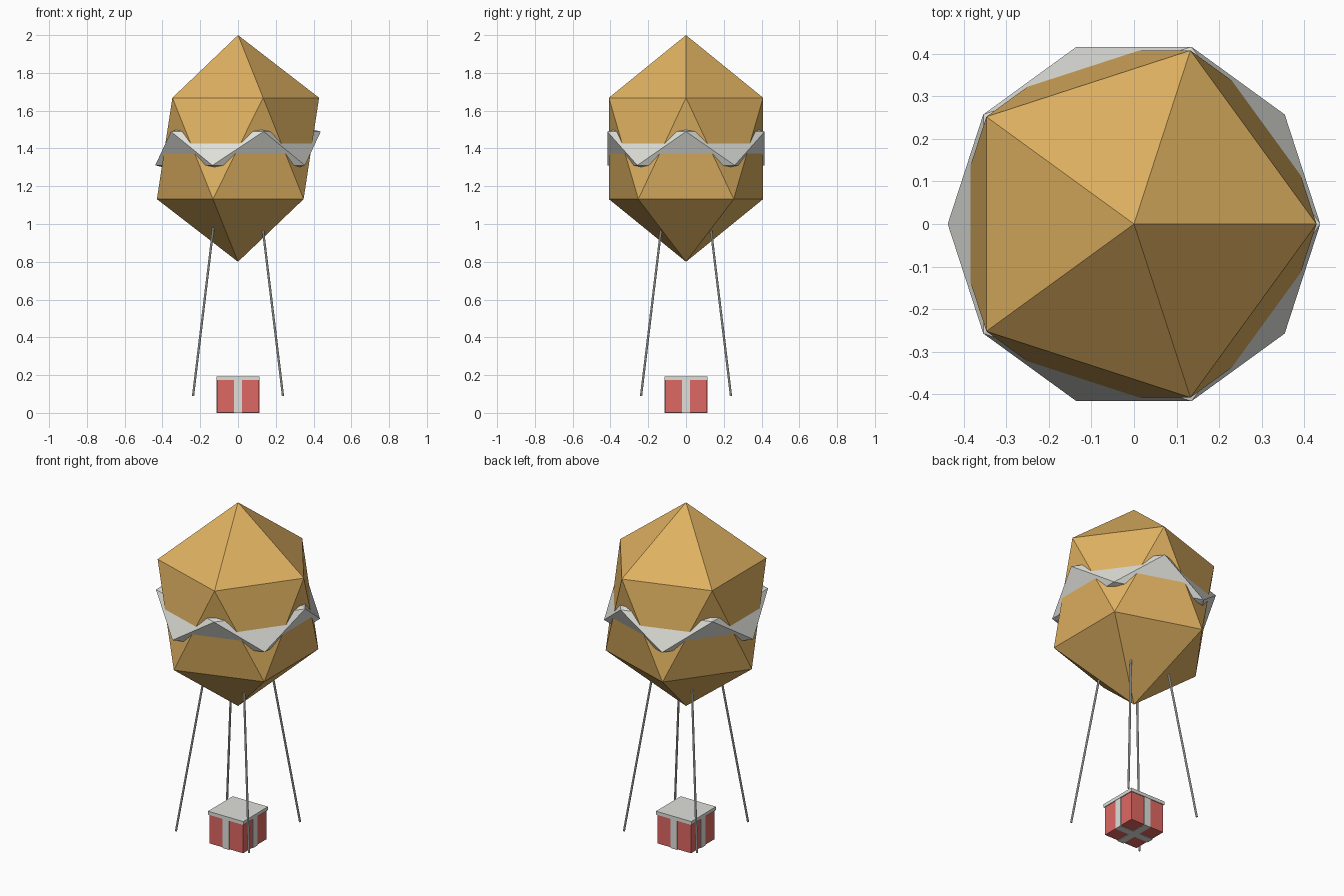
import bpy
from mathutils import Vector

cube = bpy.data.objects.get("Cube")
if cube:
    bpy.data.objects.remove(cube, do_unlink=True)


def make_material(name, r, g, b):
    mat = bpy.data.materials.new(name)
    mat.use_nodes = True
    mat.diffuse_color = (r, g, b, 1)
    mat.node_tree.nodes["Principled BSDF"].inputs["Base Color"].default_value = (r, g, b, 1)
    return mat


gold = make_material("balloon gold", 0.74, 0.44, 0.12)
white = make_material("off white", 0.74, 0.74, 0.70)
red = make_material("parcel red", 0.74, 0.14, 0.125)


def finish(name, mat):
    obj = bpy.context.object
    obj.name = obj.data.name = name
    obj.data.materials.append(mat)
    return obj


def gem(name, width, height, mat):
    """Twenty-sided ball stretched along z, centred on the balloon."""
    bpy.ops.mesh.primitive_ico_sphere_add(subdivisions=1, radius=1, location=(0, 0, 1.4))
    obj = finish(name, mat)
    obj.scale = (width, width, height)
    return obj


def box(name, size_x, size_y, bottom, top, mat):
    bpy.ops.mesh.primitive_cube_add(size=1, location=(0, 0, (bottom + top) / 2))
    obj = finish(name, mat)
    obj.scale = (size_x, size_y, top - bottom)
    return obj


def rod(name, start, end, radius, mat):
    axis = end - start
    bpy.ops.mesh.primitive_cylinder_add(vertices=8, radius=radius, depth=axis.length,
                                        location=(start + end) / 2)
    obj = finish(name, mat)
    obj.rotation_euler = axis.to_track_quat("Z", "Y").to_euler()
    return obj


# Balloon, with a flattened copy whose corners poke out as a zigzag band
gem("balloon", 0.48, 0.6, gold)
gem("zigzag_band", 0.49, 0.2, white)

# Four ropes splaying outward below the balloon
for y_name, sy in (("front", -1), ("back", 1)):
    for x_name, sx in (("right", -1), ("left", 1)):
        rod(f"{y_name}_{x_name}_rope",
            Vector((0.238 * sx, 0.238 * sy, 0.09)),
            Vector((0.126 * sx, 0.126 * sy, 1.02)), 0.006, white)

# Parcel with crossed ribbons and a lid
box("parcel", 0.22, 0.22, 0.003, 0.18, red)
box("ribbon_front_to_back", 0.042, 0.226, 0, 0.178, white)
box("ribbon_side_to_side", 0.226, 0.042, 0, 0.178, white)
box("parcel_lid", 0.23, 0.23, 0.173, 0.193, white)
